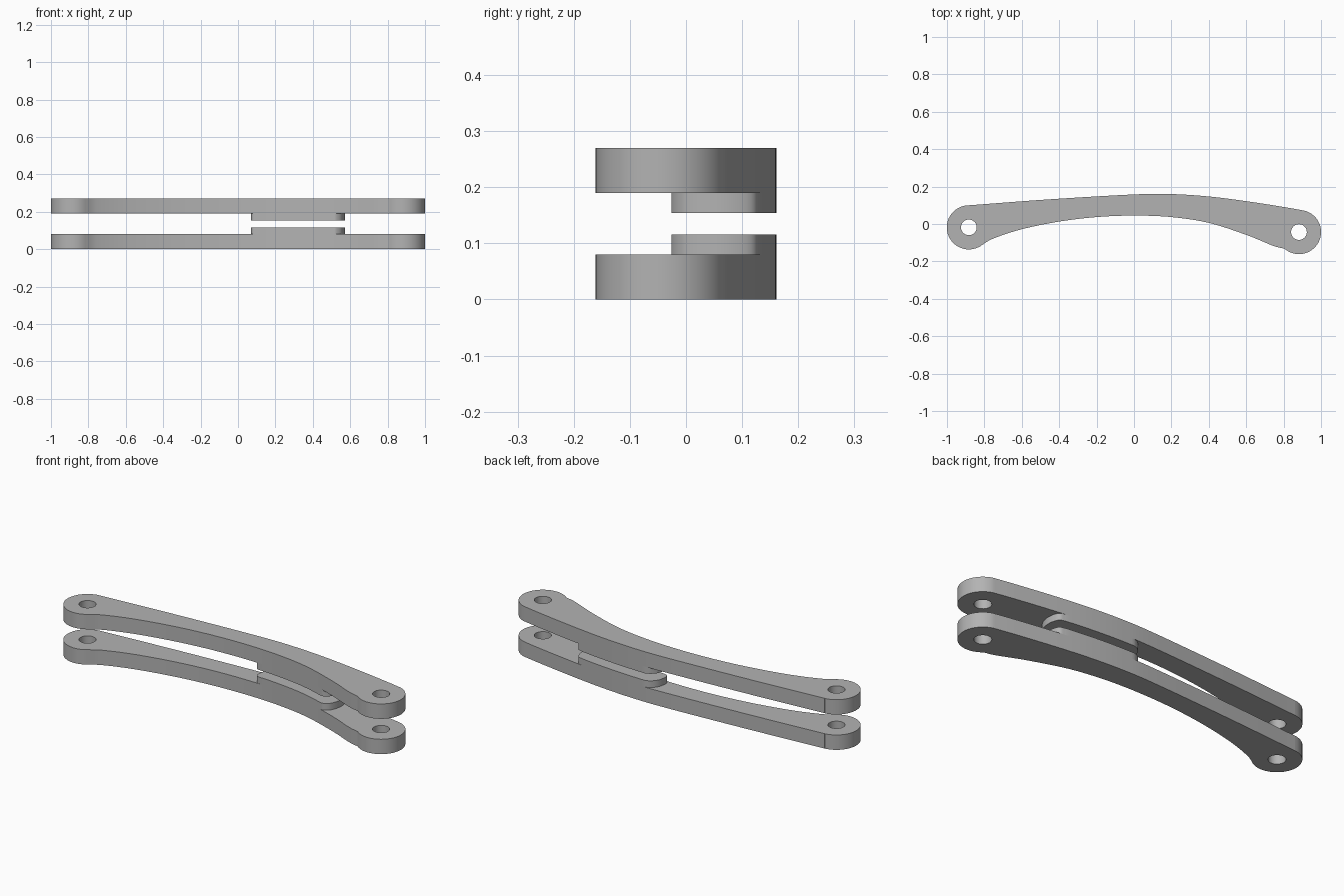
import bpy
import bmesh
import math
from mathutils import Vector

cube = bpy.data.objects.get("Cube")
if cube:
    bpy.data.objects.remove(cube, do_unlink=True)

grey = bpy.data.materials.new("plain_grey")
grey.use_nodes = True
colour = (0.45, 0.45, 0.45, 1)
grey.diffuse_color = colour
grey.node_tree.nodes["Principled BSDF"].inputs["Base Color"].default_value = colour


def smooth_path(knots, steps=10):
    """Catmull-Rom path through the knots."""
    k = [Vector(p) for p in knots]
    k = [2 * k[0] - k[1]] + k + [2 * k[-1] - k[-2]]
    path = []
    for a, b, c, d in zip(k, k[1:], k[2:], k[3:]):
        for i in range(steps):
            t = i / steps
            path.append(0.5 * (2 * b + (c - a) * t + (2 * a - 5 * b + 4 * c - d) * t * t
                               + (3 * b - a - 3 * c + d) * t ** 3))
    return path + [k[-2]]


def arc(centre, radius, start, end, steps=32):
    angles = [math.radians(start + (end - start) * i / steps) for i in range(steps + 1)]
    return [Vector((centre[0] + radius * math.cos(a), centre[1] + radius * math.sin(a))) for a in angles]


def plate(name, loops, bottom, top):
    """Flat outline with holes, extruded between two heights."""
    curve = bpy.data.curves.new(name, "CURVE")
    curve.dimensions = "2D"
    curve.fill_mode = "BOTH"
    curve.extrude = (top - bottom) / 2
    for loop in loops:
        spline = curve.splines.new("POLY")
        spline.points.add(len(loop) - 1)
        for point, p in zip(spline.points, loop):
            point.co = (p.x, p.y, 0, 1)
        spline.use_cyclic_u = True
    curve.materials.append(grey)
    obj = bpy.data.objects.new(name, curve)
    bpy.context.collection.objects.link(obj)
    obj.location.z = (top + bottom) / 2
    bpy.ops.object.select_all(action="DESELECT")
    obj.select_set(True)
    bpy.context.view_layer.objects.active = obj
    bpy.ops.object.convert(target="MESH")
    obj = bpy.context.object
    bm = bmesh.new()
    bm.from_mesh(obj.data)
    bmesh.ops.remove_doubles(bm, verts=bm.verts, dist=0.0001)
    bmesh.ops.recalc_face_normals(bm, faces=bm.faces)
    bm.to_mesh(obj.data)
    bm.free()
    bpy.ops.object.shade_smooth_by_angle(angle=math.radians(30))


# Arm outline: two round bosses joined by bowed edges
left_pin, right_pin = (0.882, -0.043), (-0.883, -0.018)
boss = 0.118
outer = smooth_path([(-0.895, 0.099), (-0.45, 0.132), (0, 0.158), (0.2, 0.16),
                     (0.4, 0.147), (0.6, 0.122), (0.8, 0.091), (0.912, 0.071)])
inner = smooth_path([(0.80, -0.131), (0.74, -0.115), (0.6, -0.058), (0.4, 0.006), (0.2, 0.037),
                     (0, 0.045), (-0.2, 0.037), (-0.4, 0.013), (-0.6, -0.028),
                     (-0.75, -0.077), (-0.82, -0.117)])
outline = (outer + arc(left_pin, boss, 72, -130) + inner
           + arc(right_pin, boss, -52, -264))
holes = [arc(pin, 0.042, 0, 348.75, 31) for pin in (left_pin, right_pin)]

# Raised pad outline: follows the arm edges, with rounded ends
pad_outer = [p for p in outer if 0.13 < p.x < 0.54]
pad_inner = [p for p in inner if 0.09 < p.x < 0.52]
left_end = smooth_path([pad_outer[-1], (0.555, 0.122), (0.57, 0.085), (0.57, 0.04),
                        (0.553, -0.005), (0.525, -0.025), pad_inner[0]], 5)
right_end = smooth_path([pad_inner[-1], (0.078, 0.05), (0.07, 0.075), (0.08, 0.12),
                         (0.105, 0.15), pad_outer[0]], 5)
pad = pad_outer + left_end[1:-1] + pad_inner + right_end[1:-1]

# Lower and upper arms, each with a pad facing the gap
plate("lower_arm", [outline] + holes, 0, 0.08)
plate("lower_pad", [pad], 0.08, 0.116)
plate("upper_pad", [pad], 0.154, 0.19)
plate("upper_arm", [outline] + holes, 0.19, 0.27)
